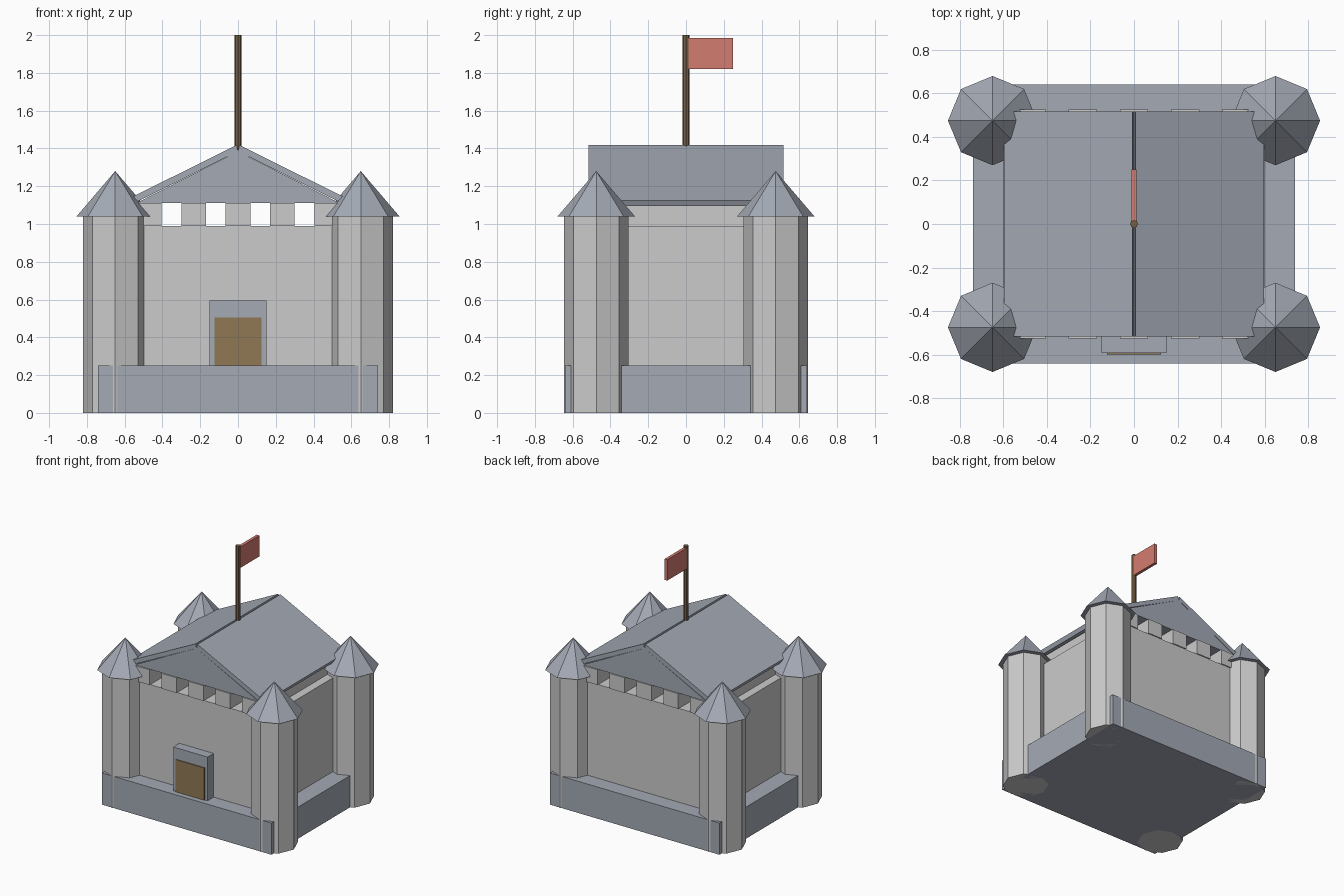
import bpy, bmesh, math

if "Cube" in bpy.data.objects:
    bpy.data.objects.remove(bpy.data.objects["Cube"])


def material(name, rgb):
    m = bpy.data.materials.new(name)
    m.diffuse_color = (*rgb, 1)
    m.use_nodes = True
    m.node_tree.nodes["Principled BSDF"].inputs["Base Color"].default_value = m.diffuse_color
    return m


STONE = material("stone", (0.60, 0.59, 0.61))
SLATE = material("slate", (0.37, 0.40, 0.46))
WOOD = material("wood", (0.28, 0.19, 0.09))
DARK_WOOD = material("dark_wood", (0.19, 0.12, 0.06))
RED = material("red_cloth", (0.65, 0.20, 0.16))


def prism(name, profile, y0, y1, mat):
    """Extrude an x-z outline from y0 to y1."""
    bm = bmesh.new()
    face = bm.faces.new([bm.verts.new((x, y0, z)) for x, z in profile])
    ext = bmesh.ops.extrude_face_region(bm, geom=[face])
    moved = [v for v in ext["geom"] if isinstance(v, bmesh.types.BMVert)]
    bmesh.ops.translate(bm, verts=moved, vec=(0, y1 - y0, 0))
    bmesh.ops.recalc_face_normals(bm, faces=bm.faces)
    mesh = bpy.data.meshes.new(name)
    bm.to_mesh(mesh)
    bm.free()
    obj = bpy.data.objects.new(name, mesh)
    bpy.context.collection.objects.link(obj)
    mesh.materials.append(mat)
    return obj


def box(name, x0, x1, y0, y1, z0, z1, mat):
    return prism(name, [(x0, z0), (x1, z0), (x1, z1), (x0, z1)], y0, y1, mat)


def cone(name, x, y, z0, z1, r0, r1, mat, sides=8):
    """Vertical cylinder or cone with corners on the axes."""
    bpy.ops.mesh.primitive_cone_add(vertices=sides, radius1=r0, radius2=r1,
                                    depth=z1 - z0, location=(x, y, (z0 + z1) / 2))
    obj = bpy.context.object
    obj.name = name
    obj.data.materials.append(mat)
    return obj


# Plinth and main keep
box("plinth", -0.74, 0.74, -0.64, 0.64, 0, 0.25, SLATE)
box("keep", -0.60, 0.60, -0.517, 0.517, 0.2, 0.99, STONE)

# Merlons run front to back, leaving open slots under the roof
for i in range(5):
    x = (i - 2) * 0.235
    box("merlon", x - 0.065, x + 0.065, -0.526, 0.526, 0.99, 1.11, STONE)

# Gable and the two roof slabs, with a narrow groove at the ridge
D = 0.517
prism("gable", [(-0.54, 1.11), (0.54, 1.11), (0, 1.385)], -D, D, SLATE)
for s in (-1, 1):
    slab = [(0.008, 1.418), (0.597, 1.125), (0.582, 1.094), (0, 1.385)]
    prism("roof_slab", [(s * x, z) for x, z in slab], -D, D, SLATE)

# Corner towers with pointed caps
for sx in (-1, 1):
    for sy in (-1, 1):
        cone("tower", sx * 0.65, sy * 0.475, 0, 1.04, 0.17, 0.17, STONE)
        cone("tower_cap", sx * 0.65, sy * 0.475, 1.04, 1.28, 0.205, 0, SLATE)

# Doorway
box("door_frame", -0.15, 0.15, -0.593, -0.50, 0.2, 0.595, SLATE)
box("door", -0.125, 0.125, -0.60, -0.52, 0.2, 0.505, WOOD)

# Flagpole and flag
cone("flagpole", 0, 0, 1.38, 2.0, 0.018, 0.018, DARK_WOOD)
box("flag", -0.012, 0.012, 0.01, 0.25, 1.82, 1.985, RED)
